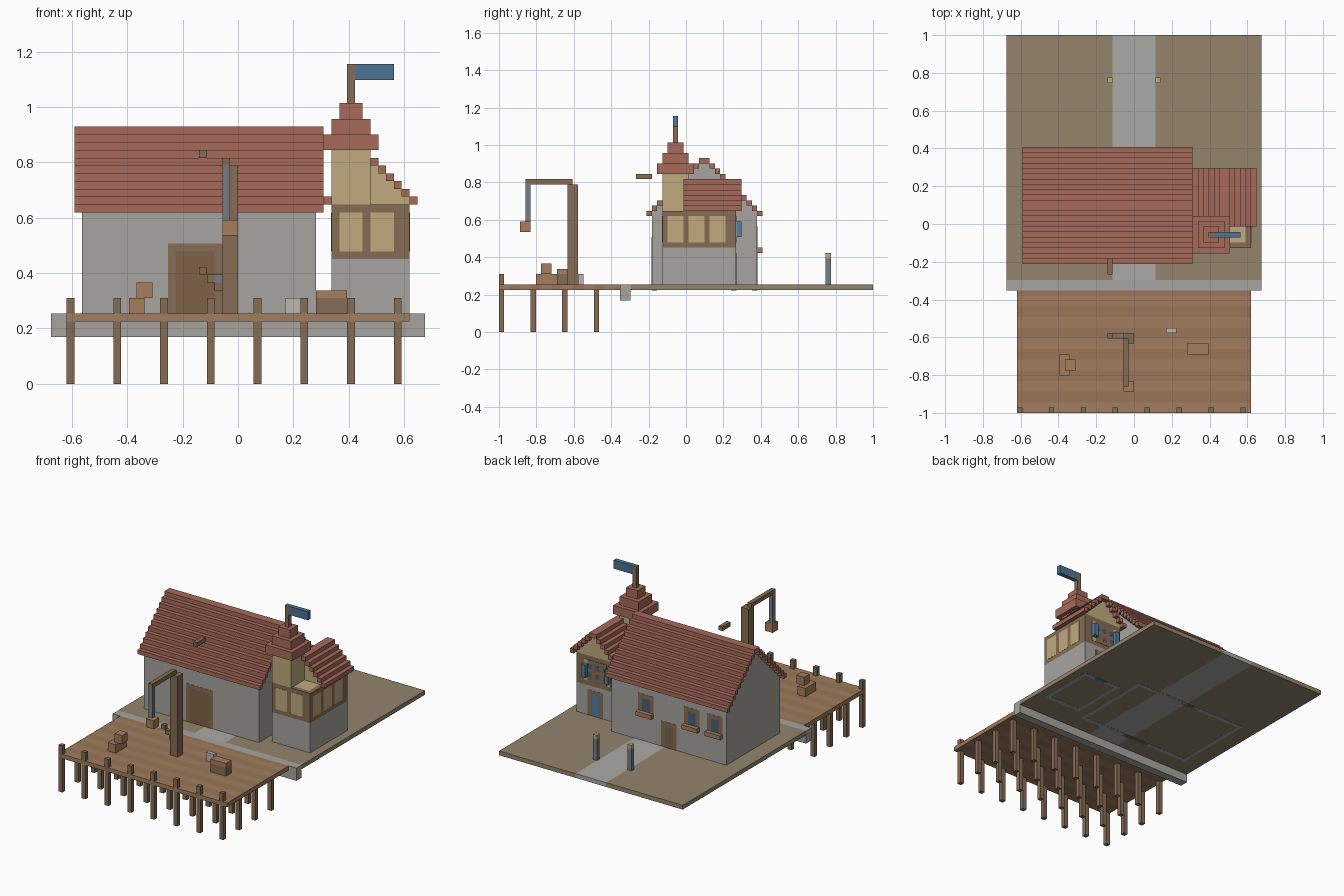
import bpy, bmesh

if "Cube" in bpy.data.objects:
    bpy.data.objects.remove(bpy.data.objects["Cube"])

U = 2 / 71            # one block of the grid; x is centred, y runs 0..71, z starts at 0
MATS = {}
COLORS = dict(stone=(165, 163, 158), path=(168, 168, 163), earth=(146, 132, 108),
              plank=(160, 125, 95), plank2=(152, 117, 88), wood=(132, 108, 84),
              door=(125, 98, 72), roof=(165, 105, 90), plaster=(190, 170, 125),
              blue=(85, 125, 165), flag=(80, 115, 145), iron=(120, 125, 132),
              glass=(75, 95, 120), crate=(165, 125, 92), pale=(185, 182, 172))


def material(name):
    if name not in MATS:
        m = bpy.data.materials.new(name)
        m.diffuse_color = [(c / 255) ** 2.2 for c in COLORS[name]] + [1]
        m.use_nodes = True
        m.node_tree.nodes["Principled BSDF"].inputs["Base Color"].default_value = m.diffuse_color
        MATS[name] = m
    return MATS[name]


def part(name, color, *boxes):
    """One object made of blocks (x0, x1, y0, y1, z0, z1) in grid units."""
    bm = bmesh.new()
    for x0, x1, y0, y1, z0, z1 in boxes:
        vs = bmesh.ops.create_cube(bm, size=1)["verts"]
        for v in vs:
            v.co = ((x0 + (v.co.x + .5) * (x1 - x0)) * U,
                    (y0 + (v.co.y + .5) * (y1 - y0)) * U - 1,
                    (z0 + (v.co.z + .5) * (z1 - z0)) * U)
    me = bpy.data.meshes.new(name)
    bm.to_mesh(me)
    bm.free()
    me.materials.append(material(color))
    ob = bpy.data.objects.new(name, me)
    bpy.context.collection.objects.link(ob)
    return ob


def ring(x0, x1, y0, y1, z0, z1):
    """Four walls, one block thick."""
    return [(x0, x1, y0, y0 + 1, z0, z1), (x0, x1, y1 - 1, y1, z0, z1),
            (x0, x0 + 1, y0 + 1, y1 - 1, z0, z1), (x1 - 1, x1, y0 + 1, y1 - 1, z0, z1)]


E = 0.04              # small lift that keeps inlays clear of the wall face

# Land, path and quay edge
part("ground", "earth", (-24, -4, 25, 71, 8, 9), (4, 24, 25, 71, 8, 9))
part("path", "path", (-4, 4, 25, 71, 8, 9))
part("quay_wall", "stone", (-24, 24, 23, 25, 6, 9))

# Dock planks and piles
rows = [(-22, 22, y, min(y + 2, 23), 8, 9) for y in range(0, 23, 2)]
part("dock_planks_light", "plank", *rows[::2])
part("dock_planks_dark", "plank2", *rows[1::2])
part("dock_piles", "wood", *[(x, x + 1, y, y + 1, 0, 11 if y == 0 else 8)
                             for x in range(-22, 22, 6) for y in (0, 6, 12, 18)])

# Main house: walls, stepped gables, stepped roof
part("house_walls", "stone", *ring(-20, 10, 29, 49, 8 - E, 23))
part("house_gables", "stone", *[(x, x + 1, 29 + j, 49 - j, 22 + j, 23 + j)
                                for x in (-20, 9) for j in range(1, 10)])
part("house_roof", "roof", *[(-21, 11, y, y + 1, 22 + i, 23 + i)
                             for i in range(11) for y in (28 + i, 49 - i)])

# Front warehouse door
part("front_door_frame", "wood", (-9, -8, 29 - E, 30, 8 - E, 18), (-3, -2, 29 - E, 30, 8 - E, 18),
     (-8, -3, 29 - E, 30, 17, 18))
part("front_door", "door", (-8, -3, 29 - E, 30, 8 - 2 * E, 17))

# Back door and back windows with planter boxes
part("back_door_frame", "wood", (-7, -6, 48, 49 + E, 8 - E, 15), (-4, -3, 48, 49 + E, 8 - E, 15),
     (-6, -4, 48, 49 + E, 14, 15))
part("back_door", "door", (-6, -4, 48, 49 + E, 8 - 2 * E, 14))
for n, x in enumerate((-19, -13, -1)):
    part(f"back_window_frame_{n}", "wood", (x, x + 1, 48, 49 + E, 16, 20),
         (x + 3, x + 4, 48, 49 + E, 16, 20), (x + 1, x + 3, 48, 49 + E, 19, 20))
    part(f"back_window_glass_{n}", "glass", (x + 1, x + 3, 48, 49 + E, 16, 19))
    part(f"planter_box_{n}", "crate", (x, x + 4, 49, 50, 15, 16))

# Annex: stone base, half-timbered storey, plaster panels
part("annex_base", "stone", *ring(12, 22, 31, 45, 8 - E, 16))
part("annex_timber", "wood", *ring(12, 22, 31, 45, 16, 23))
part("annex_deck", "plaster", (13, 21, 32, 44, 22, 23 - E))
panels = [(x, x + 3, y0, y1, 17, 22) for x in (13, 17) for y0, y1 in ((31 - E, 32), (44, 45 + E))]
panels += [(x0, x1, y, y + 3, 17, 22) for y in (32, 36, 40) for x0, x1 in ((12 - E, 13), (21, 22 + E))]
part("annex_panels", "plaster", *panels)

# Annex gables and stepped roof
part("annex_gables", "plaster", *[(12 + j, 22 - j, y, y + 1, 23 + j, 24 + j)
                                  for y in (36, 44) for j in range(5)],
     (12, 13, 37, 44, 23, 24), (21, 22, 37, 44, 23, 24))
part("annex_roof", "roof", *[(x, x + 1, 35, 46, 23 + i, 24 + i)
                             for i in range(6) for x in (11 + i, 22 - i)])

# Annex back door, window and shutters
part("annex_door_frame", "wood", (15, 16, 44, 45 + E, 8 - E, 15), (18, 19, 44, 45 + E, 8 - E, 15),
     (16, 18, 44, 45 + E, 14, 15))
part("annex_door", "blue", (16, 18, 44, 45 + E, 8 - 2 * E, 14))
part("annex_window_frame", "wood", (14, 19, 44, 45 + 2 * E, 17, 22))
part("annex_window_panes", "glass", *[(x, x + 1, 44, 45 + 3 * E, z, z + 1)
                                      for x in (14, 16, 18) for z in (18, 20)])
part("annex_shutters", "blue", (13, 14, 45, 46, 18, 21), (19, 20, 45, 46, 18, 21))

# Tower with tiered roof, pole and flag
part("tower_walls", "plaster", (12, 17, 31, 36, 23, 30))
part("tower_roof", "roof", *[(11 + i, 18 - i, 30 + i, 37 - i, 30 + 2 * i, 32 + 2 * i) for i in range(3)])
part("flag_pole", "wood", (14, 15, 33, 34, 36, 41))
part("flag", "flag", (15, 20, 33, 34, 39, 41))

# Hoist beam in front of the roof
part("hoist_beam", "wood", (-5, -4, 26, 29, 29, 30))

# Dock crane with rope, load and winch
part("crane_post", "wood", (-2, 0, 13, 15, 9, 28))
part("crane_arm", "wood", (-2, -1, 5, 14, 28, 29))
part("crane_rope", "iron", (-2, -1, 5, 6, 21, 28))
part("crane_load", "crate", (-2, 0, 4, 6, 19, 21))
part("winch_drum", "iron", (-3, -2, 14, 15, 13, 14))
part("winch_crank", "wood", (-3, -2, 14, 15, 12, 13), (-4, -3, 14, 15, 13, 14), (-5, -4, 14, 15, 14, 15))

# Cargo on the dock
part("crate_lower", "crate", (-14, -12, 7, 11, 9, 11))
part("crate_upper", "crate", (-13, -11, 8, 10, 11, 13))
part("chest_body", "wood", (10, 14, 11, 13, 9, 11))
part("chest_lid", "crate", (10, 14, 11, 13, 11, 12))
part("sack", "pale", (6, 8, 15, 16, 9, 11))

# Lamp posts beside the path
part("lamp_posts", "iron", (-5, -4, 62, 63, 9, 14), (4, 5, 62, 63, 9, 14))
part("lamp_heads", "plaster", (-5, -4, 62, 63, 14, 15), (4, 5, 62, 63, 14, 15))
